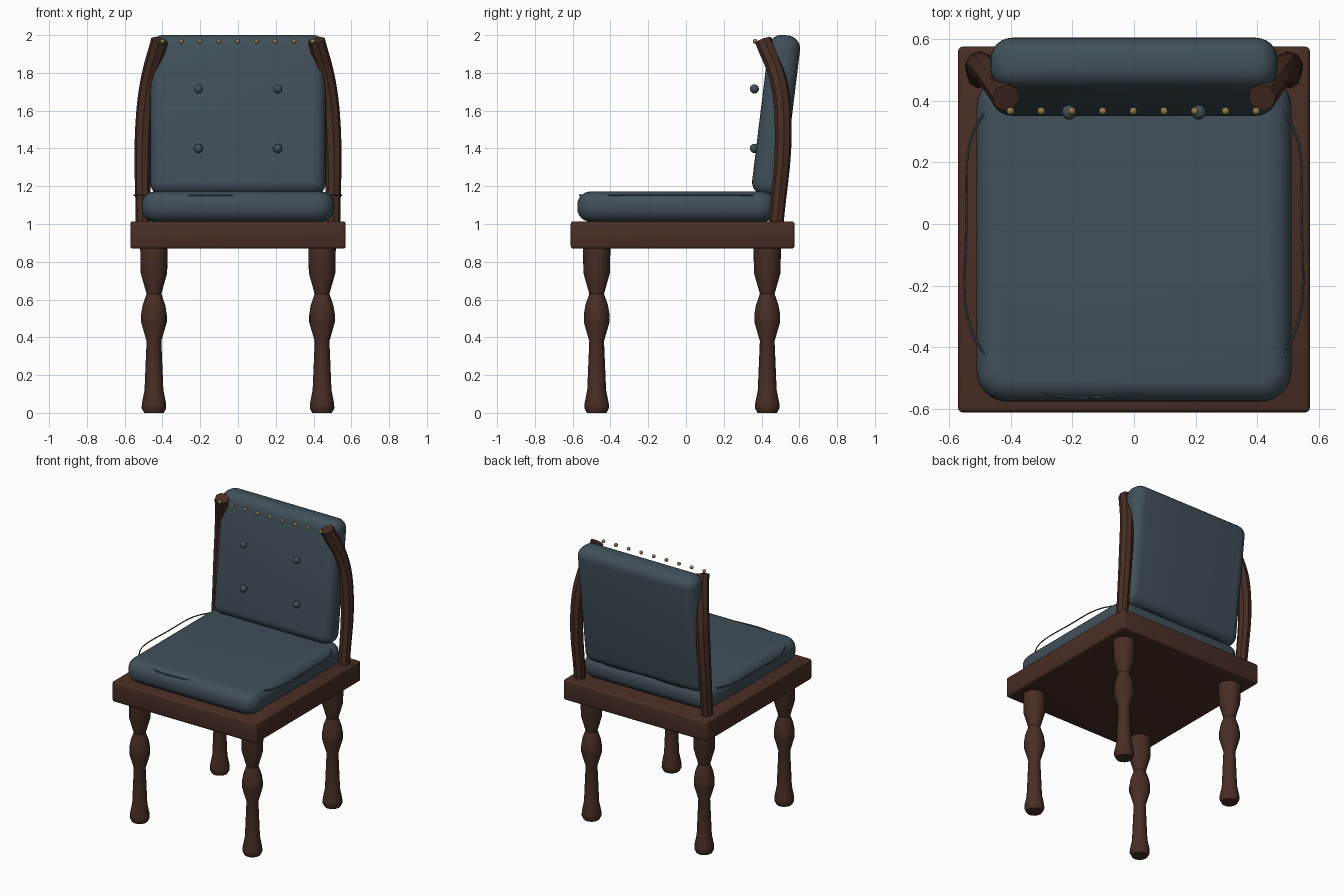
import bpy, bmesh, math
from mathutils import Matrix

if "Cube" in bpy.data.objects:
    bpy.data.objects.remove(bpy.data.objects["Cube"])


def material(name, rgb):
    m = bpy.data.materials.new(name)
    m.diffuse_color = (*rgb, 1)
    m.use_nodes = True
    m.node_tree.nodes["Principled BSDF"].inputs["Base Color"].default_value = m.diffuse_color
    return m


WOOD = material("dark wood", (0.066, 0.027, 0.018))
FABRIC = material("slate fabric", (0.052, 0.080, 0.100))
BRASS = material("brass", (0.29, 0.20, 0.06))


def add_mesh(name, bm, mat, angle=40):
    bmesh.ops.recalc_face_normals(bm, faces=bm.faces)
    me = bpy.data.meshes.new(name)
    bm.to_mesh(me)
    bm.free()
    me.materials.append(mat)
    ob = bpy.data.objects.new(name, me)
    bpy.context.collection.objects.link(ob)
    smooth(ob, angle)
    return ob


def smooth(ob, angle):
    bpy.ops.object.select_all(action='DESELECT')
    ob.select_set(True)
    bpy.context.view_layer.objects.active = ob
    bpy.ops.object.shade_smooth_by_angle(angle=math.radians(angle))


def rounded_box(name, size, loc, mat, edge, segments, corner=0, tilt=0):
    """Box with optional rounded vertical corners, then all edges rounded."""
    bm = bmesh.new()
    bmesh.ops.create_cube(bm, size=1)
    bmesh.ops.scale(bm, vec=size, verts=bm.verts)
    if corner:
        upright = [e for e in bm.edges
                   if abs(e.verts[0].co.z - e.verts[1].co.z) > 0.01]
        bmesh.ops.bevel(bm, geom=upright, offset=corner, segments=8,
                        profile=0.5, affect='EDGES')
        rims = [e for e in bm.edges
                if abs(e.verts[0].co.z - e.verts[1].co.z) < 0.001]
    else:
        rims = bm.edges[:]
    bmesh.ops.bevel(bm, geom=rims, offset=edge, segments=segments,
                    profile=0.5, affect='EDGES')
    bmesh.ops.transform(bm, verts=bm.verts, matrix=Matrix.Translation(loc)
                        @ Matrix.Rotation(tilt, 4, 'X'))
    return add_mesh(name, bm, mat)


def lathe(name, profile, loc, mat, sides=16):
    bm = bmesh.new()
    rings = [[bm.verts.new((loc[0] + r * math.cos(2 * math.pi * i / sides),
                            loc[1] + r * math.sin(2 * math.pi * i / sides), z))
              for i in range(sides)] for r, z in profile]
    for a, b in zip(rings, rings[1:]):
        for i in range(sides):
            j = (i + 1) % sides
            bm.faces.new((a[i], a[j], b[j], b[i]))
    bm.faces.new(rings[0])
    bm.faces.new(rings[-1])
    return add_mesh(name, bm, mat, 30)


def tube(name, points, radius, mat, radii=None, closed=False, res=2):
    cu = bpy.data.curves.new(name, 'CURVE')
    cu.dimensions = '3D'
    cu.bevel_depth = radius
    cu.bevel_resolution = res
    cu.use_fill_caps = True
    cu.resolution_u = 8
    sp = cu.splines.new('BEZIER')
    sp.bezier_points.add(len(points) - 1)
    sp.use_cyclic_u = closed
    for i, (bp, p) in enumerate(zip(sp.bezier_points, points)):
        bp.co = p
        bp.handle_left_type = bp.handle_right_type = 'AUTO'
        bp.radius = radii[i] if radii else 1
    cu.materials.append(mat)
    ob = bpy.data.objects.new(name, cu)
    bpy.context.collection.objects.link(ob)
    bpy.ops.object.select_all(action='DESELECT')
    ob.select_set(True)
    bpy.context.view_layer.objects.active = ob
    bpy.ops.object.convert(target='MESH')
    smooth(bpy.context.object, 40)


def ball(name, radius, loc, mat):
    bm = bmesh.new()
    bmesh.ops.create_uvsphere(bm, u_segments=16, v_segments=10, radius=radius,
                              matrix=Matrix.Translation(loc))
    add_mesh(name, bm, mat, 60)


# Seat frame, cushion and leaning backrest
rounded_box("seat_frame", (1.14, 1.185, 0.145), (0, -0.018, 0.942), WOOD, 0.015, 3)
rounded_box("seat_cushion", (1.02, 1.055, 0.16), (0, -0.048, 1.092), FABRIC,
            0.07, 6, corner=0.1)
rounded_box("backrest", (0.93, 0.168, 0.855), (0, 0.477, 1.575), FABRIC,
            0.07, 6, tilt=-0.121)

# Turned legs
LEG = [(0.052, 0), (0.065, 0.025), (0.064, 0.05), (0.050, 0.12), (0.039, 0.38),
       (0.068, 0.48), (0.068, 0.52), (0.060, 0.57), (0.039, 0.63),
       (0.070, 0.74), (0.073, 0.88)]
for side, x in (("left", -0.445), ("right", 0.445)):
    lathe("front_leg_" + side, LEG, (x, -0.473), WOOD)
    lathe("back_leg_" + side, LEG, (x, 0.43), WOOD)

# Curved back posts
for side, s in (("left", -1), ("right", 1)):
    tube("back_post_" + side,
         [(s * 0.503, 0.478, 1.0), (s * 0.50, 0.515, 1.5),
          (s * 0.473, 0.492, 1.75), (s * 0.415, 0.41, 1.972)],
         0.045, WOOD, radii=[0.86, 1, 1, 1.02])

# Thin piping around the cushion
tube("cushion_piping",
     [(-0.45, -0.46, 1.152), (0.14, -0.538, 1.152), (0.45, -0.46, 1.152),
      (0.543, 0.0, 1.152), (0.45, 0.40, 1.152), (0, 0.46, 1.152),
      (-0.45, 0.40, 1.152), (-0.543, 0.0, 1.152)],
     0.004, FABRIC, closed=True, res=1)

# Backrest buttons
for x in (-0.21, 0.21):
    for z in (1.40, 1.715):
        ball("backrest_button", 0.024, (x, 0.362, z), FABRIC)

# Row of brass nail heads
for i in range(9):
    ball("brass_nail", 0.0125, (-0.4 + i * 0.0995, 0.366, 1.967), BRASS)
